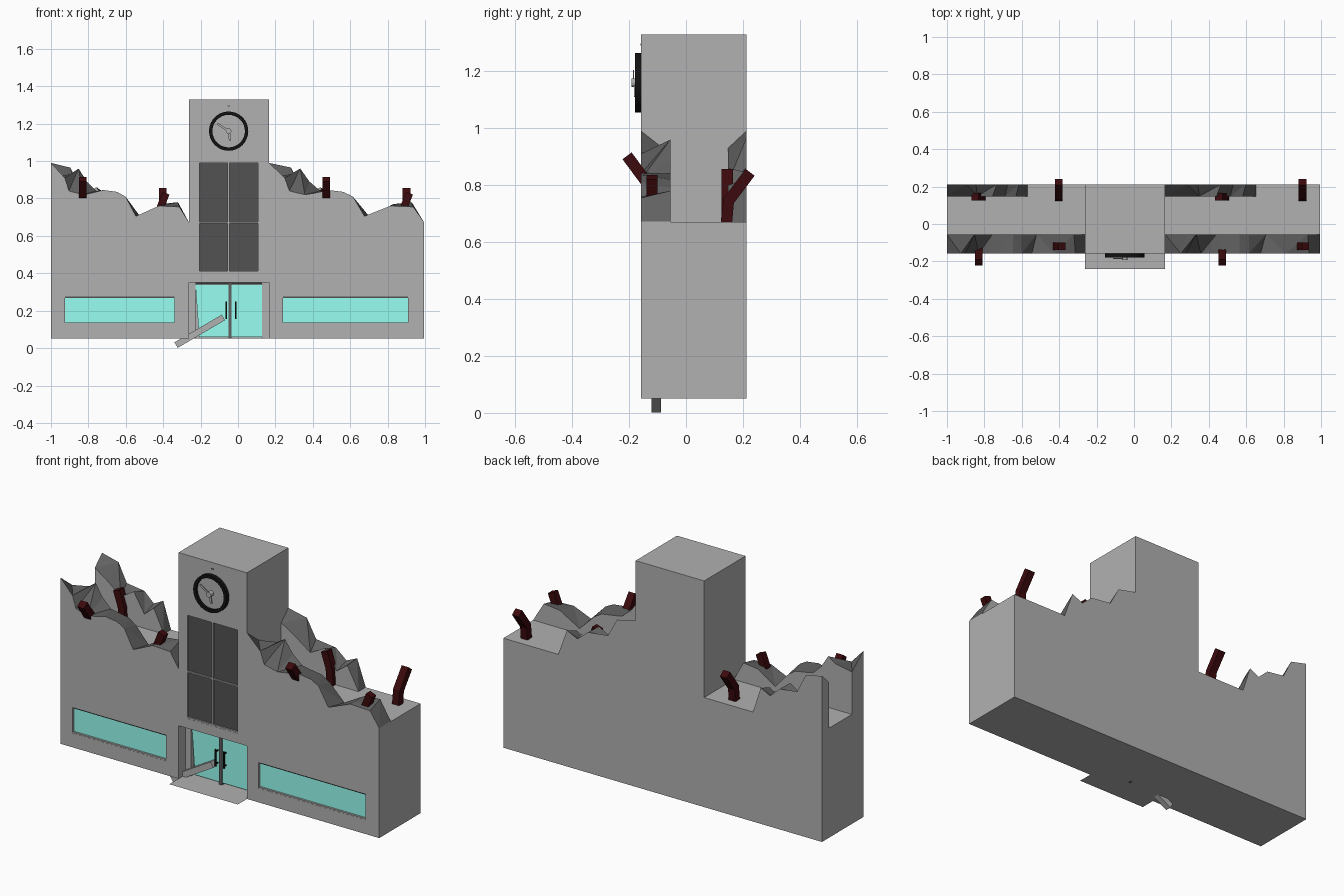
import bpy, bmesh, math
from mathutils import Vector

if "Cube" in bpy.data.objects:
    bpy.data.objects.remove(bpy.data.objects["Cube"])


def material(name, rgb):
    m = bpy.data.materials.new(name)
    m.diffuse_color = (*rgb, 1)
    m.use_nodes = True
    m.node_tree.nodes["Principled BSDF"].inputs["Base Color"].default_value = m.diffuse_color
    return m


CONCRETE = material("concrete", (0.44, 0.44, 0.44))
GLASS = material("teal_glass", (0.31, 1.0, 0.88))
DARK = material("dark_pane", (0.085, 0.085, 0.085))
RUBBLE = material("broken_edge", (0.12, 0.12, 0.12))
BLACK = material("black_rim", (0.006, 0.006, 0.006))
RUST = material("rusty_red", (0.045, 0.003, 0.004))


def mesh(name, verts, faces, mat=CONCRETE):
    me = bpy.data.meshes.new(name)
    bm = bmesh.new()
    vs = [bm.verts.new(v) for v in verts]
    for f in faces:
        bm.faces.new([vs[i] for i in f])
    bmesh.ops.recalc_face_normals(bm, faces=bm.faces)
    bm.to_mesh(me)
    bm.free()
    ob = bpy.data.objects.new(name, me)
    bpy.context.collection.objects.link(ob)
    me.materials.append(mat)
    return ob


def prism(name, outline, lo, hi, axis="y", mat=CONCRETE):
    """Extrude a 2D outline (x,z for axis y; y,z for axis x)."""
    put = (lambda a, b, d: (a, d, b)) if axis == "y" else (lambda a, b, d: (d, a, b))
    n = len(outline)
    verts = [put(a, b, d) for d in (lo, hi) for a, b in outline]
    faces = [range(n), range(n, 2 * n)]
    faces += [(i, (i + 1) % n, n + (i + 1) % n, n + i) for i in range(n)]
    return mesh(name, verts, faces, mat)


def box(name, x0, x1, y0, y1, z0, z1, mat=CONCRETE):
    return prism(name, [(x0, z0), (x1, z0), (x1, z1), (x0, z1)], y0, y1, "y", mat)


def ribbon(path, w):
    """Outline of a bent strip of width w along a 2D path."""
    p = [Vector(q) for q in path]
    left, right = [], []
    for i, q in enumerate(p):
        t = (p[min(i + 1, len(p) - 1)] - p[max(i - 1, 0)]).normalized()
        n = Vector((-t.y, t.x)) * w / 2
        left.append(tuple(q + n))
        right.append(tuple(q - n))
    return left + right[::-1]


def circle(cx, cz, r, n=32):
    return [(cx + r * math.cos(2 * math.pi * i / n), cz + r * math.sin(2 * math.pi * i / n))
            for i in range(n)]


def cut(ob, cutter):
    cutter.hide_render = True
    mod = ob.modifiers.new("cut", "BOOLEAN")
    mod.operation, mod.solver, mod.object = "DIFFERENCE", "EXACT", cutter
    bpy.context.view_layer.objects.active = ob
    bpy.ops.object.modifier_apply(modifier=mod.name)
    bpy.data.objects.remove(cutter, do_unlink=True)


F, B = -0.158, 0.212         # front and back planes
TL, TR, CX = -0.262, 0.167, -0.05   # tower sides, clock axis

# main block with clock tower
body = prism("building_body", [(-1, .05), (.995, .05), (.995, .67), (TR, .67), (TR, 1.33),
                               (TL, 1.33), (TL, .67), (-1, .67)], F, B)

# openings: entrance niche, low windows, tall tower window
WINDOWS = [(-.925, -.34), (.24, .91)]
cut(body, box("niche_cutter", TL + .001, TR - .001, -.3, -.07, 0, .35))
for x0, x1 in WINDOWS:
    cut(body, box("window_cutter", x0, x1, -.3, F + .02, .13, .275))
cut(body, box("tower_window_cutter", -.205, .107, -.3, F + .015, .405, .99))

# low windows with sills
for side, (x0, x1) in zip(("left", "right"), WINDOWS):
    box(side + "_window_glass", x0, x1, F + .012, F + .019, .13, .275, GLASS)
    box(side + "_window_sill", x0, x1, F + .001, F + .018, .13, .137)
    box(side + "_window_lintel", x0, x1, F + .006, F + .018, .269, .275, DARK)

# tower window panes and bars
box("tower_window_pane", -.205, .107, F + .01, F + .014, .405, .99, DARK)
box("tower_window_mullion", CX - .006, CX + .004, F + .001, F + .012, .405, .99)
box("tower_window_transom", -.205, .107, F + .001, F + .012, .666, .673)
box("tower_window_sill", -.205, .107, F + .001, F + .012, .405, .413)

# entrance: thin step, frame, broken left door, right door, handles
mesh("entrance_step", [(TL, -.24, .05), (TR, -.24, .05), (TR, -.07, .05), (TL, -.07, .05)],
     [(0, 1, 2, 3)])
box("door_frame_left", TL + .001, -.228, -.095, -.07, .05, .35)
box("door_frame_right", .128, TR - .001, -.095, -.07, .05, .35)
box("door_frame_top", -.228, .128, -.095, -.07, .342, .35, DARK)
box("door_stile", CX - .002, CX + .016, -.095, -.07, .05, .342, RUBBLE)
prism("left_door_glass", [(-.208, .06), (CX - .002, .06), (CX - .002, .34), (-.228, .34)],
      -.088, -.08, "y", GLASS)
box("right_door_glass", CX + .016, .128, -.088, -.08, .06, .34, GLASS)
for side, x in (("left", -.064), ("right", -.012)):
    box(side + "_door_handle", x - .004, x + .004, -.112, -.106, .155, .25, BLACK)
    for z in (.165, .235):
        box(side + "_handle_mount", x - .003, x + .003, -.107, -.087, z, z + .006, BLACK)

# fallen plank across the doorway
prism("fallen_plank", ribbon([(-.331, .016), (-.078, .164)], .034), -.122, -.088)

# clock: rim, face, hands, pin, small marker above
outer, inner = circle(CX, 1.16, .105), circle(CX, 1.16, .087)
n = len(outer)
rim_verts = [(x, y, z) for y in (F - .022, F) for ring in (outer, inner) for x, z in ring]
rim_faces = []
for i in range(n):
    j = (i + 1) % n
    rim_faces += [(i, j, n + j, n + i), (2 * n + i, 2 * n + j, 3 * n + j, 3 * n + i),
                  (i, j, 2 * n + j, 2 * n + i), (n + i, n + j, 3 * n + j, 3 * n + i)]
mesh("clock_rim", rim_verts, rim_faces, BLACK)
prism("clock_face", circle(CX, 1.16, .088), F - .008, F)
prism("clock_minute_hand", ribbon([(CX, 1.16), (CX - .06, 1.20)], .01), F - .028, F - .024)
prism("clock_hour_hand", ribbon([(CX, 1.16), (CX + .008, 1.11)], .012), F - .024, F - .02)
prism("clock_pin", circle(CX, 1.16, .015, 12), F - .034, F - .006)
box("clock_marker", CX - .007, CX + .007, F - .002, F, 1.291, 1.297, DARK)

# jagged broken walls: (position along wing, height) on outer and inner edges
FRONT_OUT = [(0, .99), (.10, .91), (.13, .84), (.23, .82), (.30, .83), (.38, .845),
             (.48, .835), (.54, .81), (.615, .705), (.78, .76), (.93, .755), (1, .672)]
FRONT_IN = [(0, .91), (.14, .93), (.20, .96), (.26, .89), (.33, .84), (.40, .83),
            (.48, .82), (.54, .79), (.65, .70), (.80, .77), (.92, .78), (1, .672)]
BACK_OUT = [(0, .99), (.14, .965), (.21, .86), (.36, .845), (.44, .79), (.52, .82), (.585, .671)]
BACK_IN = [(0, .93), (.10, .88), (.22, .81), (.33, .86), (.42, .75), (.50, .80), (.585, .671)]


def broken_wall(name, x0, x1, y_out, y_in, out, inn):
    k = len(out)
    verts = []
    for y, prof in ((y_out, out), (y_in, inn)):
        xs = [x0 + u * (x1 - x0) for u, _ in prof]
        verts += [(x, y, z) for x, (_, z) in zip(xs, prof)]
        verts += [(x, y, .67) for x in xs]
    tops = []
    for i in range(k - 1):
        a, b, c, d = i, i + 1, 2 * k + i + 1, 2 * k + i
        tops += [(a, b, c), (a, c, d)] if i % 2 else [(a, b, d), (b, c, d)]
    sides = [(0, k, 3 * k, 2 * k), (k - 1, 2 * k - 1, 4 * k - 1, 3 * k - 1)]
    for i in range(k - 1):
        a, b, c, d = i, i + 1, 2 * k + i + 1, 2 * k + i
        sides += [(a, b, b + k, a + k), (d, c, c + k, d + k), (a + k, b + k, c + k, d + k)]
    ob = mesh(name, verts, tops + sides)
    ob.data.materials.append(RUBBLE)
    for p in ob.data.polygons[:len(tops)]:
        p.material_index = 1


for side, x0, x1 in (("left", -1, TL), ("right", TR, .995)):
    broken_wall(side + "_front_broken_wall", x0, x1, F, -.055, FRONT_OUT, FRONT_IN)
    broken_wall(side + "_back_broken_wall", x0, x1, B, .148, BACK_OUT, BACK_IN)

# bent rusty girders, repeated on both wings
for side, dx in (("left", 0), ("right", 1.302)):
    a, b = -.83 + dx, -.402 + dx
    prism(side + "_front_outward_girder", ribbon([(-.09, .70), (-.12, .785), (-.207, .903)], .04),
          a - .021, a + .021, "x", RUST)
    prism(side + "_front_upright_girder", ribbon([(b - .018, .68), (b - .01, .76), (b + .017, .828)], .04),
          -.138, -.10, "y", RUST)
    prism(side + "_back_upright_girder", ribbon([(a + .015, .67), (a + .01, .76), (a - .02, .85)], .042),
          .125, .165, "y", RUST)
    prism(side + "_back_outward_girder", ribbon([(.142, .67), (.15, .745), (.225, .845)], .04),
          b - .021, b + .021, "x", RUST)
